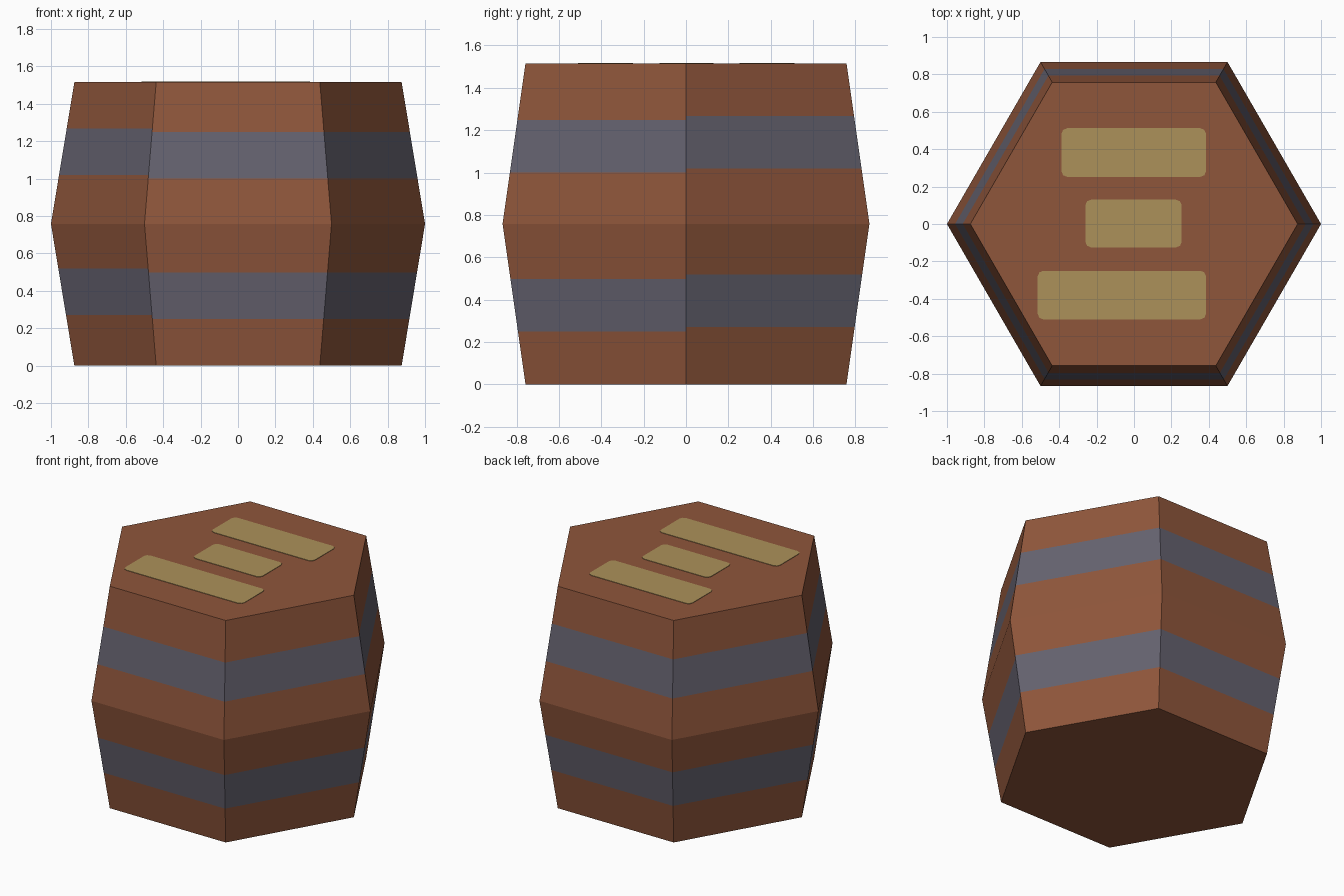
import bpy, bmesh, math
from mathutils import Vector

cube = bpy.data.objects.get("Cube")
if cube:
    bpy.data.objects.remove(cube, do_unlink=True)

HEIGHT, END_R, MID_R = 1.515, 0.875, 1.0
BAND = 0.248


def material(name, srgb):
    colour = [((c / 255 + 0.055) / 1.055) ** 2.4 for c in srgb] + [1]
    mat = bpy.data.materials.new(name)
    mat.use_nodes = True
    mat.diffuse_color = colour
    mat.node_tree.nodes["Principled BSDF"].inputs["Base Color"].default_value = colour
    return mat


def add_object(name, bm, mats):
    mesh = bpy.data.meshes.new(name)
    bm.to_mesh(mesh)
    bm.free()
    for mat in mats:
        mesh.materials.append(mat)
    obj = bpy.data.objects.new(name, mesh)
    bpy.context.collection.objects.link(obj)
    return obj


wood = material("brown wood", (143, 86, 59))
iron = material("slate iron", (101, 98, 111))
paint = material("tan paint", (172, 145, 90))

# Six-sided barrel body, widest at mid height
bm = bmesh.new()
rings = []
for z, r in ((0, END_R), (HEIGHT / 2, MID_R), (HEIGHT, END_R)):
    rings.append([bm.verts.new((r * math.cos(i * math.pi / 3),
                                r * math.sin(i * math.pi / 3), z)) for i in range(6)])
for low, high in zip(rings, rings[1:]):
    for i in range(6):
        j = (i + 1) % 6
        bm.faces.new((low[i], low[j], high[j], high[i]))
bm.faces.new(rings[0][::-1])
bm.faces.new(rings[2])
bm.normal_update()


def side_of(face):
    n = face.normal
    return None if abs(n.z) > 0.9 else int((math.atan2(n.y, n.x) % math.tau) // (math.pi / 3))


def band_starts(side):
    # Bands sit a little lower on the front and the side next to it
    shift = 0.0 if side in (4, 5) else 0.02
    return (0.25 + shift, 1.0 + shift)


# Cut the two painted bands into each side
for side in range(6):
    for start in band_starts(side):
        for z in (start, start + BAND):
            faces = [f for f in bm.faces if side_of(f) == side]
            edges = {e for f in faces for e in f.edges}
            verts = {v for f in faces for v in f.verts}
            bmesh.ops.bisect_plane(bm, geom=faces + list(edges) + list(verts), dist=1e-5,
                                   plane_co=(0, 0, z), plane_no=(0, 0, 1))
            bm.normal_update()
for f in bm.faces:
    side = side_of(f)
    if side is not None:
        z = sum(v.co.z for v in f.verts) / len(f.verts)
        f.material_index = int(any(s < z < s + BAND for s in band_starts(side)))
add_object("barrel_body", bm, [wood, iron])


# Thin painted bars with clipped corners on the lid
def lid_bar(name, x0, x1, y0, y1):
    bm = bmesh.new()
    bmesh.ops.create_cube(bm, size=1)
    for v in bm.verts:
        v.co = Vector(((x0 + x1) / 2 + v.co.x * (x1 - x0),
                       (y0 + y1) / 2 + v.co.y * (y1 - y0),
                       HEIGHT + (0.003 if v.co.z > 0 else -0.003)))
    upright = [e for e in bm.edges if abs(e.verts[0].co.z - e.verts[1].co.z) > 0.001]
    bmesh.ops.bevel(bm, geom=upright, offset=0.03, segments=2, profile=0.5, affect='EDGES')
    add_object(name, bm, [paint])


lid_bar("lid_bar_back", -0.388, 0.385, 0.252, 0.512)
lid_bar("lid_bar_middle", -0.26, 0.255, -0.125, 0.13)
lid_bar("lid_bar_front", -0.515, 0.385, -0.51, -0.25)
